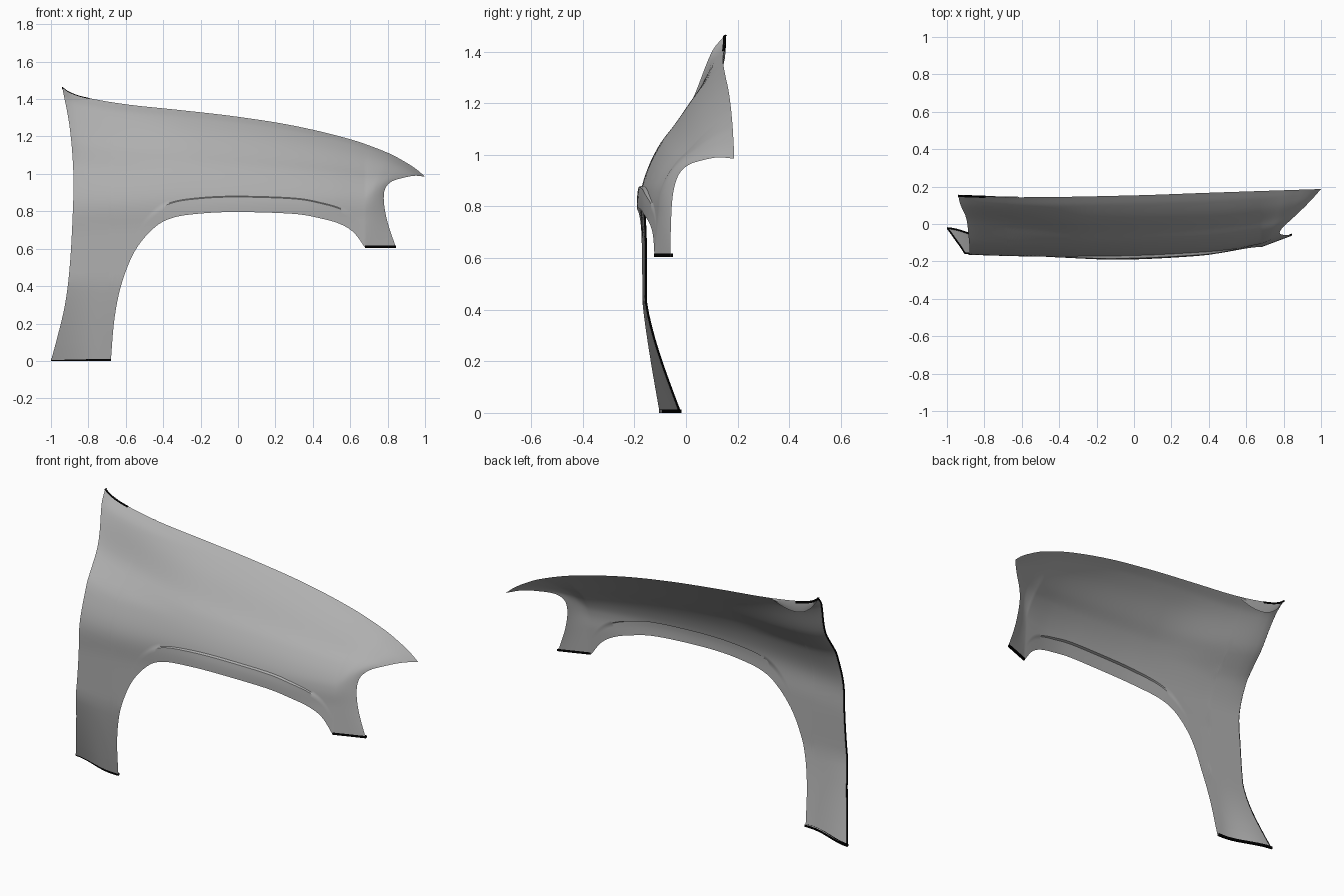
import bpy, bmesh, math
from mathutils import Vector

if "Cube" in bpy.data.objects:
    bpy.data.objects.remove(bpy.data.objects["Cube"])


def fn(pts):
    """Smooth Hermite function through (key, value) points."""
    k = [p[0] for p in pts]
    v = [p[1] for p in pts]
    n = len(k)
    m = []
    for i in range(n):
        a, b = max(i - 1, 0), min(i + 1, n - 1)
        m.append((v[b] - v[a]) / (k[b] - k[a]))

    def f(x):
        x = min(max(x, k[0]), k[-1])
        i = 0
        while i < n - 2 and x > k[i + 1]:
            i += 1
        h = k[i + 1] - k[i]
        t = (x - k[i]) / h
        return ((2*t**3 - 3*t*t + 1) * v[i] + (t**3 - 2*t*t + t) * h * m[i]
                + (3*t*t - 2*t**3) * v[i + 1] + (t**3 - t*t) * h * m[i + 1])
    return f


def step(a, b, x):
    t = min(max((x - a) / (b - a), 0), 1)
    return t * t * (3 - 2 * t)


def material(name, c):
    m = bpy.data.materials.new(name)
    m.diffuse_color = (c, c, c, 1)
    m.use_nodes = True
    m.node_tree.nodes["Principled BSDF"].inputs["Base Color"].default_value = m.diffuse_color
    return m


GREY = material("panel_grey", .43)
BLACK = material("edge_black", .0)


def grid_object(name, cols, mat=GREY):
    bm = bmesh.new()
    vs = [[bm.verts.new(p) for p in c] for c in cols]
    for a, b in zip(vs, vs[1:]):
        for j in range(len(a) - 1):
            bm.faces.new((a[j], b[j], b[j + 1], a[j + 1]))
    me = bpy.data.meshes.new(name)
    bm.to_mesh(me)
    bm.free()
    me.materials.append(mat)
    ob = bpy.data.objects.new(name, me)
    bpy.context.collection.objects.link(ob)
    bpy.ops.object.select_all(action='DESELECT')
    ob.select_set(True)
    bpy.context.view_layer.objects.active = ob
    bpy.ops.object.shade_smooth_by_angle(angle=math.radians(35))
    return ob


# Outline rails: top edge, rear edge, wheel arch, nose edge
top_z = fn([(-.94, 1.465), (-.9, 1.437), (-.82, 1.41), (-.6, 1.372), (-.3, 1.34), (0, 1.305),
            (.3, 1.257), (.6, 1.185), (.8, 1.113), (.9, 1.06), (.96, 1.02), (1, .985)])
top_y = fn([(-.94, .152), (-.6, .143), (0, .153), (.4, .167), (1, .187)])
rear_x = fn([(0, -1), (.13, -.965), (.3, -.925), (.5, -.9), (.8, -.883), (1, -.88),
             (1.25, -.9), (1.465, -.94)])
arch = [(-.68, 0), (-.66, .23), (-.62, .42), (-.55, .59), (-.45, .71), (-.35, .765), (-.2, .788),
        (0, .796), (.3, .786), (.45, .76), (.55, .73), (.62, .685), (.68, .605)]
arch_x = fn([(i, p[0]) for i, p in enumerate(arch)])
arch_z = fn([(i, p[1]) for i, p in enumerate(arch)])
nose_pts = [Vector(p) for p in [(.845, -.06, .605), (.8, -.058, .74), (.78, -.05, .85),
                                (.786, -.03, .92), (.82, .005, .958), (.88, .06, .978),
                                (.945, .125, .99), (1, .187, .985)]]
dist = [0]
for a, b in zip(nose_pts, nose_pts[1:]):
    dist.append(dist[-1] + (b - a).length)
nose = [fn([(d / dist[-1], p[i]) for d, p in zip(dist, nose_pts)]) for i in range(3)]

# Panel depth: plan curve of the lower side, and section shapes for body and rear
side_y = fn([(-1, -.155), (-.88, -.16), (-.6, -.169), (-.3, -.174), (0, -.174), (.3, -.158),
             (.5, -.135), (.68, -.1)])
body = fn([(-.3, 0), (0, 0), (.2, .08), (.4, .23), (.55, .4), (.77, .64), (.92, .85), (1, 1)])
rear = fn([(-.3, 0), (0, 0), (.3, .195), (.42, .36), (.57, .57), (.9, .84), (1, 1)])


def depth(x, z, zt, yt):
    s = (z - .85) / (zt - .85)
    w = step(-.2, -.8, x)
    g = body(s) * (1 - w) + rear(s) * w
    c = side_y(x)
    tuck = 0
    if z < .43 and x < 0:
        k = .065 + .064 * step(-.72, -1, x)
        tuck = k * ((.43 - z) / .43) ** 1.2
    if z < .85 and x > .2:
        tuck = -.022 * step(.2, .68, x) * (.85 - z) / .245
    return c + (yt - c) * g + tuck


LIP = .08


def rows(zb, zt):
    zs = [zb + LIP * q / 4 for q in range(5)]
    z0 = zs[-1] + .005
    n = 40
    return zs + [z0 + (zt - z0) * (1 - (1 - q / n) ** 1.5) for q in range(n + 1)]


def column(xb, zb, w=None):
    """Section from lower edge to top; w blends towards the rear edge."""
    xt = xb if w is None else -.94 + (xb + .94) * w
    zt, yt = top_z(xt), top_y(xt)
    out = []
    for j, z in enumerate(rows(zb, zt)):
        x = xb if w is None else rear_x(z / zt * 1.465) * (1 - w) + xb * w
        y = depth(x, z, zt, yt)
        if j < 5:
            y -= .013 * step(-.54, -.1, x) * step(.68, .35, x)
        out.append(Vector((x, y, z)))
    return out


cols = [column(-.68, 0, i / 14) for i in range(14)]
cols += [column(arch_x(i / 7), arch_z(i / 7)) for i in range(12 * 7 + 1)]

# Front post and nose: blend last arch section into the nose edge
last = cols[-1]
z0, z1 = last[0].z, last[-1].z
tip = Vector([f(1) for f in nose])
for i in range(1, 19):
    w = i / 18
    xt = .68 + .32 * w
    fix = Vector((xt, top_y(xt), top_z(xt))) - last[-1].lerp(tip, w)
    col = []
    for p in last:
        t = (p.z - z0) / (z1 - z0)
        q = p.lerp(Vector([f(t) for f in nose]), w) + fix * t
        q.y -= .006 * 4 * w * (1 - w) * math.sin(math.pi * t)
        col.append(q)
    cols.append(col)
grid_object("fender_panel", cols)


# Narrow folded returns along the rear and black rims on the two feet
def fold(name, pts, offs, mat=GREY):
    grid_object(name, [[p + Vector(o) for o in offs] for p in pts], mat)


fold("rear_edge_return", cols[0], [(0, 0, 0), (.004, .008, 0)], BLACK)
rim = [(0, -.002, .013), (0, -.002, 0), (0, .009, 0), (0, .009, .013)]
fold("rear_foot_rim", [c[0] for c in cols[:15]], rim, BLACK)
fold("front_foot_rim", [c[0] for c in cols[98:]], rim, BLACK)

# Hanging tab behind the rear top corner, with a black rim along the corner
tab = []
for i in range(25):
    u = i / 24
    x = -.94 + .32 * u
    d = .065 * math.sin(math.pi * u ** .8) if 0 < u < 1 else .001
    p = Vector((x, top_y(x), top_z(x)))
    tab.append([p, p + Vector((0, .003, -d * .5)), p + Vector((0, -.004, -d))])
grid_object("top_corner_tab", tab)
fold("top_corner_rim", [t[0] for t in tab[:12]], [(0, -.008, -.004), (0, .002, .001), (0, .004, -.012)], BLACK)
